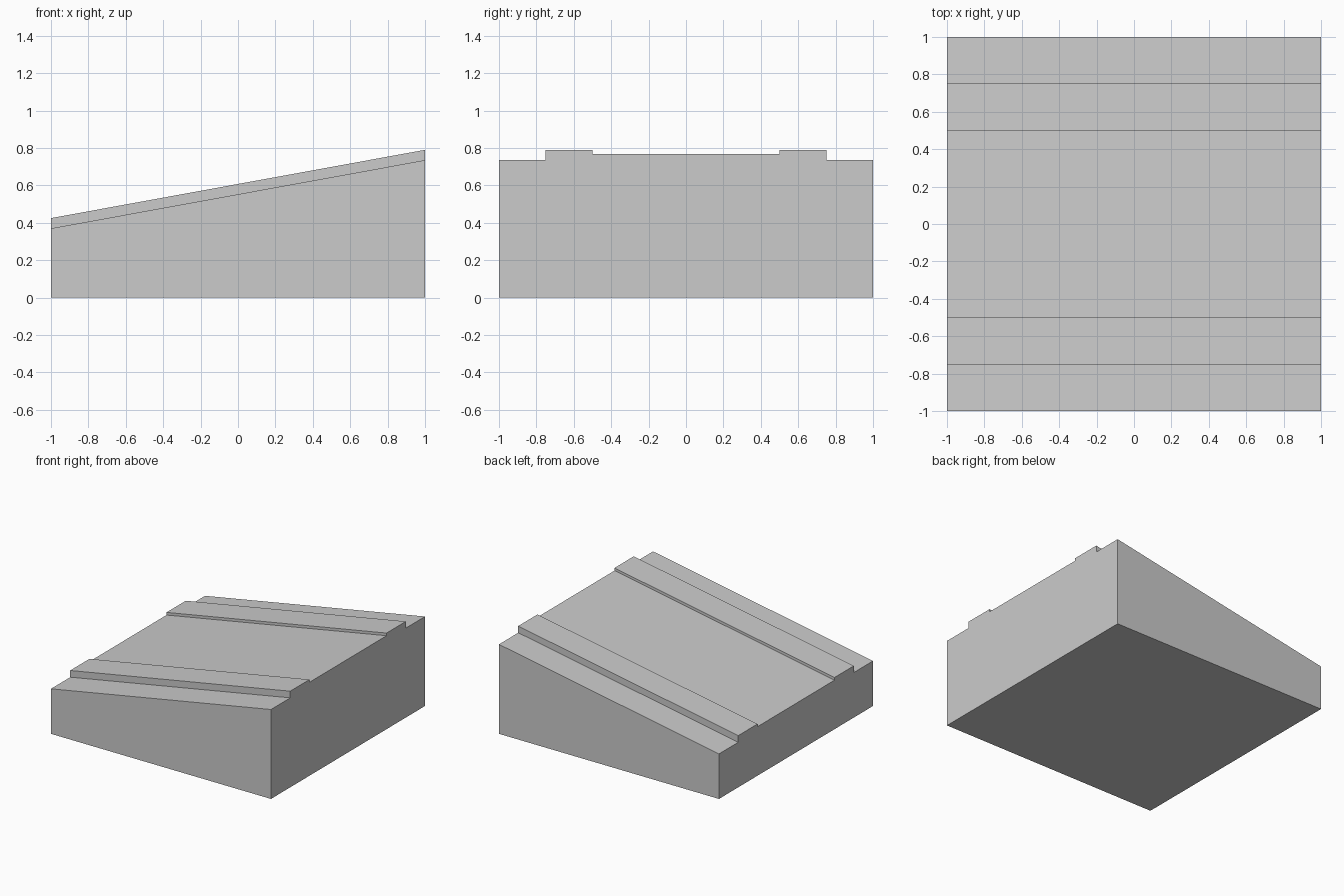
import bpy
import bmesh

cube = bpy.data.objects.get("Cube")
if cube:
    bpy.data.objects.remove(cube, do_unlink=True)

HALF = 1.0           # half length and half width
LOW, HIGH = 0.37, 0.735   # verge height at the right and left ends
CURB, ROAD = 0.055, 0.033  # rise of curbs and roadway above the verge

# Plain grey for the whole block
grey = bpy.data.materials.new("plain_grey")
grey.use_nodes = True
colour = (0.6, 0.6, 0.6, 1.0)
grey.diffuse_color = colour
grey.node_tree.nodes["Principled BSDF"].inputs["Base Color"].default_value = colour

# Half of the stepped top: (y, rise above the verge), outside to middle
half = [(HALF, 0), (0.75, 0), (0.75, CURB), (0.5, CURB), (0.5, ROAD)]
top = [(-y, rise) for y, rise in half] + half[::-1]


def add_section(bm, x, height):
    """Closed cross-section of the ramp at one end."""
    points = [(y, height + rise) for y, rise in top] + [(HALF, 0), (-HALF, 0)]
    return [bm.verts.new((x, y, z)) for y, z in points]


# Sloping road block: two end sections joined by long strips
bm = bmesh.new()
right_end = add_section(bm, -HALF, LOW)
left_end = add_section(bm, HALF, HIGH)
bm.faces.new(right_end)
bm.faces.new(left_end)
count = len(right_end)
for i in range(count):
    j = (i + 1) % count
    bm.faces.new((right_end[i], right_end[j], left_end[j], left_end[i]))
bmesh.ops.recalc_face_normals(bm, faces=bm.faces)

mesh = bpy.data.meshes.new("sloping_road_block")
bm.to_mesh(mesh)
bm.free()
mesh.materials.append(grey)
block = bpy.data.objects.new("sloping_road_block", mesh)
bpy.context.collection.objects.link(block)
